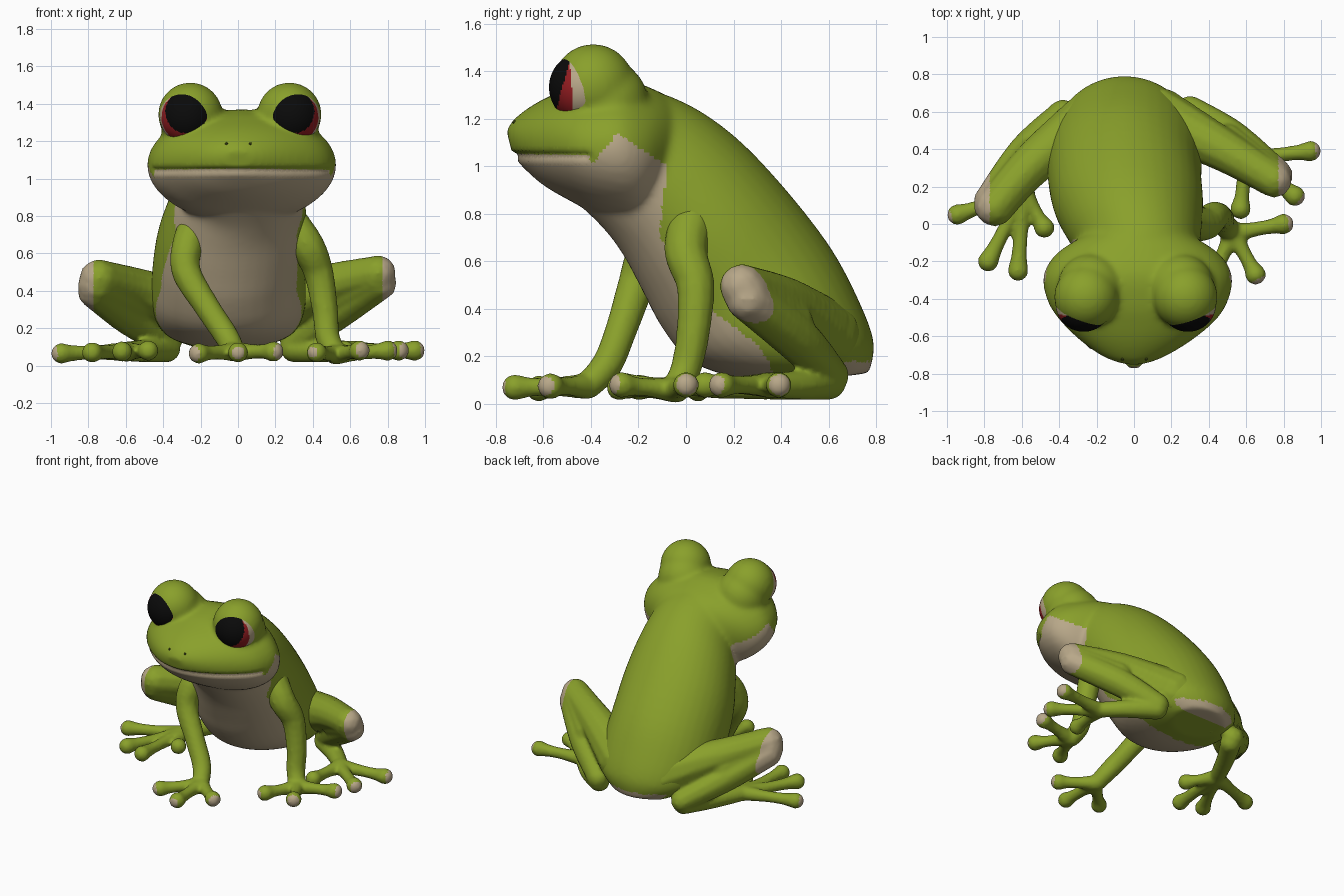
import bpy, bmesh, math
from mathutils import Vector, Matrix

if "Cube" in bpy.data.objects:
    bpy.data.objects.remove(bpy.data.objects["Cube"])


def material(name, rgb):
    m = bpy.data.materials.new(name)
    m.diffuse_color = (*rgb, 1)
    m.use_nodes = True
    m.node_tree.nodes["Principled BSDF"].inputs["Base Color"].default_value = m.diffuse_color
    return m


GREEN = material("leaf_green", (0.252, 0.352, 0.024))
CREAM = material("belly_cream", (0.48, 0.39, 0.25))
BLACK = material("pupil_black", (0.003, 0.003, 0.003))
RED = material("iris_red", (0.30, 0.012, 0.015))
DARK = material("nostril_green", (0.06, 0.08, 0.01))


def spline(points, steps):
    """Catmull-Rom resampling of tuples of any length."""
    p = [points[0]] + list(points) + [points[-1]]
    out = []
    for i in range(1, len(p) - 2):
        for s in range(steps):
            t = s / steps
            out.append(tuple(
                0.5 * (2 * b + (c - a) * t + (2 * a - 5 * b + 4 * c - d) * t * t
                       + (3 * b - a - 3 * c + d) * t ** 3)
                for a, b, c, d in zip(*p[i - 1:i + 3])))
    return out + [tuple(points[-1])]


def lerp(table, v):
    for (a, fa), (b, fb) in zip(table, table[1:]):
        if v <= b:
            return fa + (fb - fa) * max(0, v - a) / (b - a)
    return table[-1][1]


def loft(bm, sections, n=40):
    """Ellipses through a back and a front point: y, z, y, z, centre x, half width."""
    rings = []
    for y0, z0, y1, z1, xc, w in spline(sections, 4):
        mid = Vector((xc, (y0 + y1) / 2, (z0 + z1) / 2))
        half = Vector((0, (y0 - y1) / 2, (z0 - z1) / 2))
        rings.append([bm.verts.new(mid + half * math.cos(k * math.tau / n)
                                   + Vector((w * math.sin(k * math.tau / n), 0, 0)))
                      for k in range(n)])
    for r, q in zip(rings, rings[1:]):
        for k in range(n):
            bm.faces.new((r[k], r[(k + 1) % n], q[(k + 1) % n], q[k]))
    bm.faces.new(rings[0][::-1])
    bm.faces.new(rings[-1])
    bmesh.ops.recalc_face_normals(bm, faces=bm.faces)


def ball(bm, c, r, sub=2):
    bmesh.ops.create_icosphere(bm, subdivisions=sub, radius=r,
                               matrix=Matrix.Translation(c))


def tube(bm, chain):
    """Sweep of balls along x, y, z, radius points."""
    last = None
    for x, y, z, r in spline(chain, 24):
        c = Vector((x, y, z))
        if last is None or (c - last).length > r * 0.18:
            ball(bm, c, r)
            last = c
    ball(bm, chain[-1][:3], chain[-1][3])


def fuse(name, bm, voxel, smooth, cream, groove=None):
    """Melt the pieces into one skin and colour it by rule."""
    me = bpy.data.meshes.new(name + "_pieces")
    bm.to_mesh(me)
    bm.free()
    ob = bpy.data.objects.new(name, me)
    bpy.context.collection.objects.link(ob)
    m = ob.modifiers.new("melt", 'REMESH')
    m.mode, m.voxel_size = 'VOXEL', voxel
    s = ob.modifiers.new("soften", 'SMOOTH')
    s.factor, s.iterations = 0.5, smooth
    dg = bpy.context.evaluated_depsgraph_get()
    skin = bpy.data.meshes.new_from_object(ob.evaluated_get(dg))
    ob.modifiers.clear()
    ob.data = skin
    skin.materials.clear()
    skin.materials.append(GREEN)
    skin.materials.append(CREAM)
    for p in skin.polygons:
        p.use_smooth = True
        p.material_index = int(cream(p.center))
    if groove:
        moves = [(v, v.normal * -groove(v.co)) for v in skin.vertices]
        for v, d in moves:
            v.co += d
    skin.update()
    return ob


# Body: torso, head and eye bulges
bm = bmesh.new()
loft(bm, [(-0.22, 1.345, -0.45, 0.84, 0.02, 0.34),
          (0.0, 1.265, -0.34, 0.73, 0.03, 0.32),
          (0.2, 1.13, -0.26, 0.62, 0.0, 0.36),
          (0.4, 0.925, -0.18, 0.47, -0.03, 0.40),
          (0.6, 0.67, -0.10, 0.32, -0.05, 0.41),
          (0.72, 0.45, 0.02, 0.18, -0.05, 0.41),
          (0.79, 0.26, 0.22, 0.11, -0.05, 0.35),
          (0.77, 0.13, 0.45, 0.09, -0.06, 0.2)])
loft(bm, [(-0.755, 1.15, -0.73, 1.05, 0.0, 0.07),
          (-0.72, 1.2, -0.69, 1.0, 0.0, 0.17),
          (-0.64, 1.26, -0.60, 0.92, 0.01, 0.30),
          (-0.54, 1.31, -0.48, 0.85, 0.02, 0.42),
          (-0.43, 1.35, -0.38, 0.80, 0.02, 0.485),
          (-0.28, 1.37, -0.28, 0.77, 0.02, 0.505),
          (-0.15, 1.33, -0.2, 0.76, 0.02, 0.45),
          (-0.06, 1.28, -0.13, 0.8, 0.02, 0.34),
          (0.0, 1.2, -0.05, 0.9, 0.02, 0.2)])
for side in (-1, 1):
    ball(bm, (0.01 + side * 0.265, -0.39, 1.342), 0.172, 4)
    ball(bm, (0.01 + side * 0.24, -0.34, 1.27), 0.18, 4)

CREAM_TOP = [(-0.9, 1.045), (-0.41, 1.045), (-0.40, 1.0), (-0.29, 1.14),
             (-0.08, 1.0), (1, 1.0)]
CREAM_BACK = [(0.16, 0.36), (0.25, 0.30), (0.4, 0.1), (0.6, -0.04),
              (0.7, -0.11), (0.85, -0.1), (0.97, -0.08), (1.2, -0.08)]


def body_cream(c):
    belly = c.z < lerp(CREAM_TOP, c.y) and c.y < lerp(CREAM_BACK, c.z)
    return belly or (c.y > 0.66 and c.z < 0.18)


def mouth(c):
    fade = min(1, max(0, (-0.39 - c.y) / 0.03))
    return 0.018 * fade * max(0, 1 - abs(c.z - 1.042) / 0.024)


body = fuse("body", bm, 0.015, 11, body_cream, mouth)


def limb(name, chains, palm, toes):
    """Tapered limb with round-tipped toes (x, y, z, cream size); cream knees."""
    bm = bmesh.new()
    for ch in chains:
        tube(bm, ch)
    ends = []
    base = Vector(palm)
    for x, y, z, size in toes:
        tip = Vector((x, y, z))
        d = (tip - base).normalized()
        mid = base.lerp(tip, 0.45)
        near = base.lerp(tip, 0.8)
        tube(bm, [(*base, 0.056), (*mid, 0.041), (*near, 0.043), (*tip, 0.057)])
        ends.append((tip + d * 0.05, size))

    def cream(c):
        return (abs(c.x) > 0.77 and c.z > 0.26) or any((c - e).length < s for e, s in ends)
    fuse(name, bm, 0.013, 5, cream)


# Front limbs
limb("right_arm",
     [[(0.26, 0.03, 0.79, 0.10), (0.37, 0.0, 0.64, 0.093), (0.43, 0.04, 0.5, 0.082),
       (0.465, 0.03, 0.3, 0.072), (0.48, 0.0, 0.15, 0.067), (0.52, -0.04, 0.065, 0.062)]],
     (0.53, -0.05, 0.06),
     [(0.42, -0.28, 0.07, 0.03), (0.65, -0.27, 0.08, 0.045), (0.80, 0.0, 0.08, 0.05)])
limb("left_arm",
     [[(-0.2, -0.04, 0.79, 0.10), (-0.27, -0.16, 0.64, 0.088), (-0.275, -0.21, 0.5, 0.08),
       (-0.17, -0.27, 0.32, 0.07), (-0.07, -0.33, 0.17, 0.067), (-0.02, -0.41, 0.08, 0.06)]],
     (-0.01, -0.42, 0.075),
     [(-0.21, -0.62, 0.065, 0.045), (0.0, -0.72, 0.07, 0.035), (0.19, -0.57, 0.075, 0.045)])

# Hind limbs: thigh, folded shank, long foot
limb("right_leg",
     [[(0.12, 0.57, 0.28, 0.17), (0.45, 0.41, 0.42, 0.12), (0.75, 0.235, 0.495, 0.096)],
      [(0.755, 0.26, 0.44, 0.095), (0.52, 0.46, 0.28, 0.1), (0.30, 0.61, 0.12, 0.078)],
      [(0.745, 0.25, 0.47, 0.1), (0.50, 0.44, 0.34, 0.1)],
      [(0.30, 0.60, 0.09, 0.075), (0.45, 0.50, 0.08, 0.065), (0.60, 0.36, 0.08, 0.055)]],
     (0.60, 0.35, 0.08),
     [(0.945, 0.39, 0.08, 0.05), (0.86, 0.15, 0.08, 0.045), (0.57, 0.08, 0.08, 0)])
limb("left_leg",
     [[(-0.2, 0.57, 0.27, 0.17), (-0.52, 0.34, 0.4, 0.12), (-0.745, 0.09, 0.465, 0.105)],
      [(-0.76, 0.12, 0.40, 0.1), (-0.58, 0.38, 0.26, 0.1), (-0.38, 0.59, 0.12, 0.078)],
      [(-0.755, 0.1, 0.43, 0.105), (-0.55, 0.36, 0.33, 0.1)],
      [(-0.38, 0.57, 0.09, 0.075), (-0.48, 0.40, 0.08, 0.065), (-0.59, 0.18, 0.075, 0.055)]],
     (-0.59, 0.17, 0.075),
     [(-0.945, 0.05, 0.065, 0.045), (-0.78, -0.20, 0.07, 0), (-0.62, -0.25, 0.075, 0),
      (-0.48, -0.02, 0.08, 0)])

# Eyeballs: black pupil over red iris over cream
for side, name in ((-1, "left_eye"), (1, "right_eye")):
    bm = bmesh.new()
    bmesh.ops.create_uvsphere(bm, u_segments=64, v_segments=64, radius=0.150,
                              matrix=Matrix.Rotation(math.pi / 2, 4, 'X'))
    for f in bm.faces:
        f.smooth = True
        c = f.calc_center_median()
        x = c.x * side
        if c.y < 0 and math.hypot(x - 0.005, c.z - 0.024) < 0.114:
            f.material_index = 2
        elif c.y < 0 and math.hypot(x - 0.004, c.z + 0.004) < 0.136:
            f.material_index = 1
    me = bpy.data.meshes.new(name)
    bm.to_mesh(me)
    bm.free()
    for m in (CREAM, RED, BLACK):
        me.materials.append(m)
    eye = bpy.data.objects.new(name, me)
    eye.location = (0.01 + side * 0.279, -0.426, 1.332)
    bpy.context.collection.objects.link(eye)

# Nostrils
for x, name in ((-0.075, "left_nostril"), (0.08, "right_nostril")):
    spot = body.closest_point_on_mesh(Vector((x, -0.78, 1.23)))[1]
    bm = bmesh.new()
    ball(bm, spot, 0.008)
    me = bpy.data.meshes.new(name)
    bm.to_mesh(me)
    bm.free()
    me.materials.append(DARK)
    bpy.context.collection.objects.link(bpy.data.objects.new(name, me))
